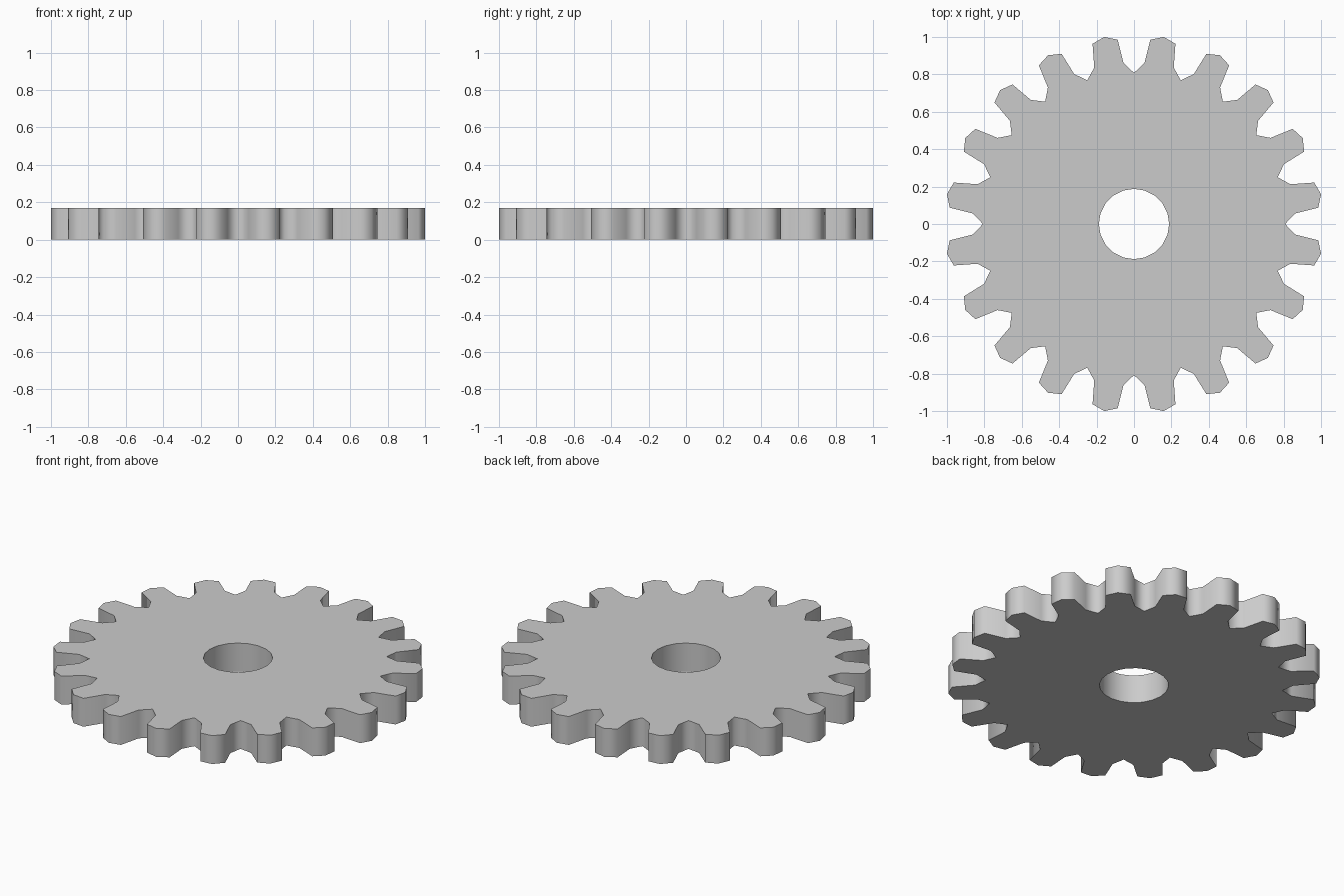
import bpy, bmesh
from math import cos, sin, radians

if "Cube" in bpy.data.objects:
    bpy.data.objects.remove(bpy.data.objects["Cube"])

TEETH = 20
PITCH = 360 / TEETH
HEIGHT = 0.17
BORE = 0.188
ROOT = 0.808
# one tooth: (angle from the tooth centre line in degrees, radius)
TOOTH = [(-5.25, 0.863), (-3.95, 0.989), (0, 1.0125), (3.95, 0.989), (5.25, 0.863)]

bm = bmesh.new()


def polar(angle, radius):
    a = radians(angle)
    return bm.verts.new((radius * cos(a), radius * sin(a), 0))


# flat profile: one sector per tooth, from bore to tip
bore = [polar(i * PITCH, BORE) for i in range(TEETH)]
root = [polar(i * PITCH, ROOT) for i in range(TEETH)]
for i in range(TEETH):
    j = (i + 1) % TEETH
    tooth = [polar((i + 0.5) * PITCH + a, r) for a, r in TOOTH]
    bm.faces.new([bore[i], root[i], *tooth, root[j], bore[j]])

# thickness
profile = list(bm.faces)
solid = bmesh.ops.extrude_face_region(bm, geom=profile, use_keep_orig=True)
top = [v for v in solid["geom"] if isinstance(v, bmesh.types.BMVert)]
bmesh.ops.translate(bm, verts=top, vec=(0, 0, HEIGHT))
bmesh.ops.recalc_face_normals(bm, faces=bm.faces)

# smooth walls, flat caps with crisp rims
for f in bm.faces:
    f.smooth = abs(f.normal.z) < 0.5
for e in bm.edges:
    e.smooth = len({f.smooth for f in e.link_faces}) == 1

mesh = bpy.data.meshes.new("gear")
bm.to_mesh(mesh)
bm.free()
gear = bpy.data.objects.new("gear", mesh)
bpy.context.collection.objects.link(gear)
